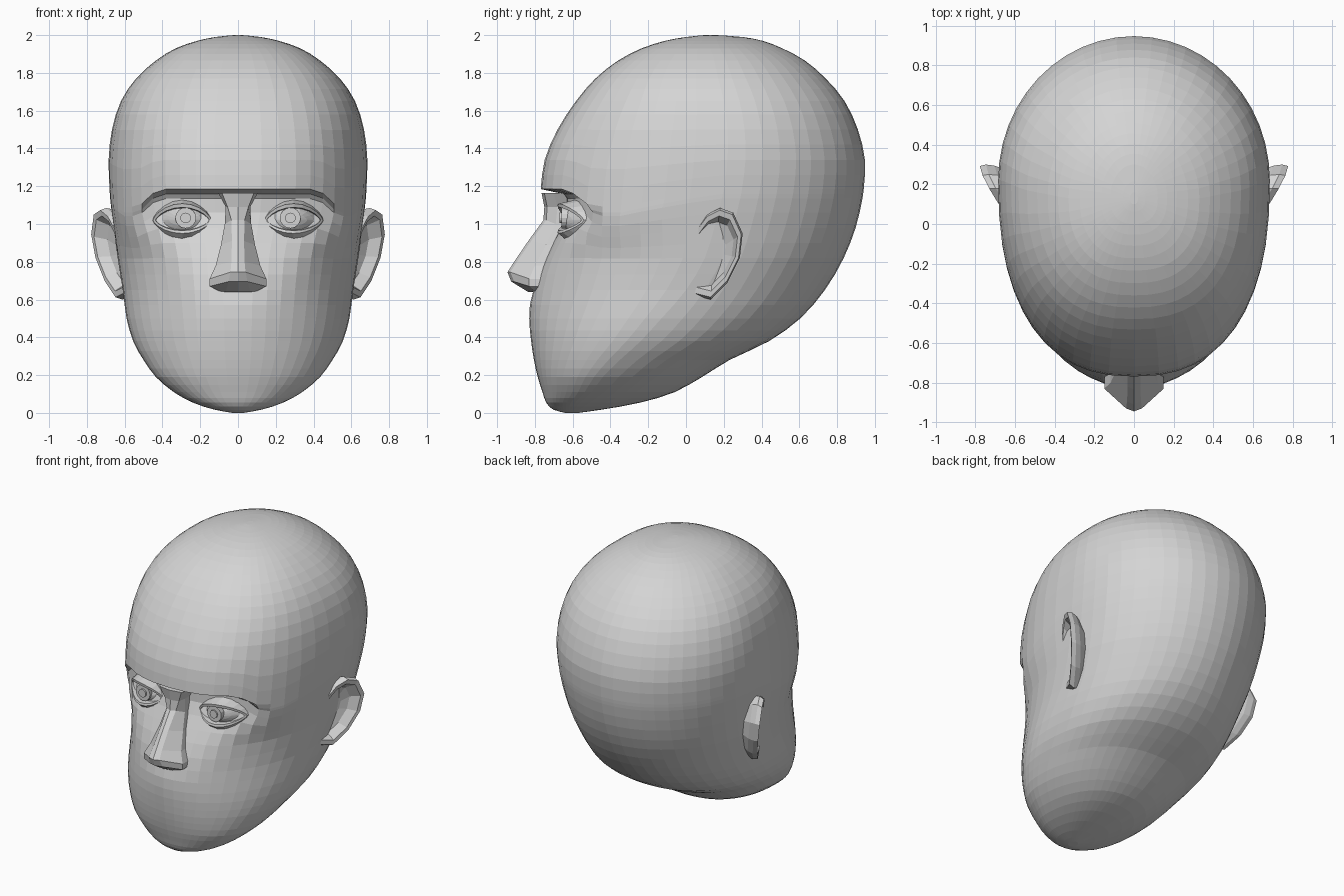
import bpy, bmesh, math
from mathutils import Matrix, Vector

if "Cube" in bpy.data.objects:
    bpy.data.objects.remove(bpy.data.objects["Cube"])

skin = bpy.data.materials.new("plain grey")
skin.diffuse_color = (0.66, 0.66, 0.66, 1)
skin.use_nodes = True
skin.node_tree.nodes["Principled BSDF"].inputs["Base Color"].default_value = skin.diffuse_color


def finish(name, bm):
    bmesh.ops.recalc_face_normals(bm, faces=bm.faces)
    me = bpy.data.meshes.new(name)
    bm.to_mesh(me)
    bm.free()
    me.materials.append(skin)
    ob = bpy.data.objects.new(name, me)
    bpy.context.collection.objects.link(ob)
    return ob


def loft(name, rings):
    """Skin closed rings of points and cap both ends."""
    bm = bmesh.new()
    loops = [[bm.verts.new(p) for p in ring] for ring in rings]
    n = len(loops[0])
    for a, b in zip(loops, loops[1:]):
        for i in range(n):
            j = (i + 1) % n
            bm.faces.new((a[i], a[j], b[j], b[i]))
    bm.faces.new(loops[0])
    bm.faces.new(loops[-1])
    return finish(name, bm)


def lerp_table(table, t):
    for (t0, v0), (t1, v1) in zip(table, table[1:]):
        if t <= t1:
            return v0 + (v1 - v0) * max(0, t - t0) / (t1 - t0)
    return table[-1][1]


def spline(points, t):
    """Unevenly spaced Catmull-Rom point between the two middle points."""
    p = [Vector(q) for q in points]
    k = [0]
    for a, b in zip(p, p[1:]):
        k.append(k[-1] + max((b - a).length, 1e-4) ** .75)
    u = k[1] + (k[2] - k[1]) * t

    def mix(a, b, i, j):
        return a * ((k[j] - u) / (k[j] - k[i])) + b * ((u - k[i]) / (k[j] - k[i]))
    a1, a2, a3 = (mix(p[i], p[i + 1], i, i + 1) for i in range(3))
    return mix(mix(a1, a2, 0, 2), mix(a2, a3, 1, 3), 1, 2)


# Head slices: height, front y, back y, half width, y of the widest point
SLICES = [
    (0.0, -.64, -.57, .03, -.61), (.016, -.70, -.455, .12, -.59),
    (.055, -.74, -.24, .24, -.56), (.11, -.76, -.06, .34, -.50),
    (.19, -.785, .085, .435, -.44), (.28, -.805, .23, .50, -.35),
    (.38, -.82, .44, .555, -.24), (.50, -.83, .605, .59, -.13),
    (.65, -.82, .735, .61, 0), (.82, -.80, .835, .637, .10),
    (.98, -.785, .898, .658, .15), (1.135, -.772, .934, .677, .19),
    (1.185, -.769, .941, .68, .20), (1.34, -.748, .947, .685, .22),
    (1.50, -.68, .91, .667, .22), (1.65, -.583, .84, .62, .20),
    (1.77, -.48, .74, .54, .17), (1.865, -.36, .63, .435, .15),
    (1.93, -.235, .51, .33, .13), (1.97, -.11, .405, .215, .13),
    (1.99, 0, .30, .12, .13), (2.0, .10, .16, .02, .13)]

# Depth of the recessed face below the brow
FACE = [(.45, -1.0), (.60, -.84), (.70, -.80), (.85, -.73), (1.0, -.655),
        (1.06, -.635), (1.135, -.635), (1.169, -.66), (1.18, -1.2)]
# Squareness of the front and back of each slice
FRONT = [(0, 2.1), (.5, 1.95), (.85, 2.0), (1.1, 2.4), (2, 2.4)]
BACK = [(0, 2.2), (.4, 2.25), (.7, 2.0), (2, 2.0)]


def head_ring(z, yf, yb, w, yc, n=48):
    ring = []
    for i in range(n):
        a = 2 * math.pi * i / n
        s, c = math.sin(a), math.cos(a)
        p = lerp_table(FRONT if c > 0 else BACK, z)
        x = math.copysign(abs(s) ** (2 / p), s) * w
        k = abs(c) ** (2 / p)
        y = yc + (yf - yc) * k if c > 0 else yc + (yb - yc) * k
        drop = 0
        if c > 0:
            # soft maximum of the skull and the recessed face
            f = lerp_table(FACE, z) + .55 * x * x
            h = max(0, .05 - abs(y - f)) / .05
            if abs(x) < .6:
                y = max(y, f) + h * h * .0125
            # brow line droops toward the temples
            fade = max(0, 1 - abs(z - 1.16) / .35) * min(1, c * 2)
            drop = min(.10, 5 * max(0, abs(x) - .38) ** 2) * fade
        ring.append((x, y, z - drop))
    return ring


rings = []
last = len(SLICES) - 1
for i in range(last):
    around = [SLICES[min(max(i + d, 0), last)] for d in (-1, 0, 1, 2)]
    for t in (0, .5):
        rings.append(head_ring(*spline(around, t)))
rings.append(head_ring(*SLICES[-1]))
loft("head", rings)

# Nose: ridge z, ridge y, ridge half width, wing z, wing y, wing half width
NOSE = [(1.165, -.765, .085, 1.165, -.70, .105), (1.09, -.75, .055, 1.09, -.68, .065),
        (1.02, -.755, .035, 1.0, -.69, .07), (.91, -.835, .032, .89, -.74, .09),
        (.80, -.91, .035, .78, -.80, .118), (.745, -.945, .04, .71, -.83, .15),
        (.695, -.925, .05, .67, -.83, .15), (.64, -.835, .065, .645, -.80, .10)]
rings = []
for zr, yr, r, zw, yw, s in NOSE:
    yb = max(-.72, yw + .12)
    half = [(r, yr + .015, zr), (s, yw, zw), (s, yb, zw)]
    rings.append([(0, yr, zr)] + half + [(-x, y, z) for x, y, z in reversed(half)])
loft("nose", rings)


# Eyes: almond rings that follow the curve of the face
def almond(side, hw, up, lo, dy, n=20):
    ring = []
    for i in range(n):
        a = 2 * math.pi * i / n
        u, v = math.cos(a), math.sin(a)
        q = hw * u / .155
        h = math.copysign(abs(v) ** 1.4, v) * (up if v > 0 else lo)
        y = -.585 - .09 * (1 - q * q) + .045 * q + dy
        ring.append((side * (.295 + hw * u), y, 1.02 + h))
    return ring


def disc(name, x, z, radius, front, depth):
    bm = bmesh.new()
    m = Matrix.Translation(Vector((x, front + depth / 2, z))) @ Matrix.Rotation(math.pi / 2, 4, 'X')
    bmesh.ops.create_cone(bm, cap_ends=True, segments=16, radius1=radius,
                          radius2=radius, depth=depth, matrix=m)
    finish(name, bm)


# Ear outline in y, z, and the forward-facing plane its rim lies in
EAR = [(.18, 1.085), (.25, 1.06), (.30, .95), (.285, .82), (.22, .69), (.13, .60),
       (.01, .63), (0, .74), (.02, .86), (.05, .97), (.11, 1.05)]


def ear_ring(side, scale, dx):
    ring = []
    for y, z in EAR:
        y, z = .15 + (y - .15) * scale, .85 + (z - .85) * scale
        ring.append((side * (.605 + .55 * y + .12 * (z - .85) + dx), y, z))
    return ring


for side, label in ((1, "left"), (-1, "right")):
    loft(label + "_eyelids", [almond(side, *r) for r in (
        (.17, .115, .115, .12), (.162, .095, .10, .035), (.155, .088, .07, 0),
        (.142, .068, .055, .004), (.135, .062, .05, .07))])
    loft(label + "_eyeball", [almond(side, .142 * s, .072 * s, .06 * s, .026 + .03 * s * s)
                              for s in (1, .75, .5, .25, .05)])
    disc(label + "_iris", side * .277, 1.032, .055, -.660, .04)
    disc(label + "_pupil", side * .277, 1.032, .028, -.670, .04)
    loft(label + "_ear", [ear_ring(side, s, dx) for s, dx in (
        (.72, -.15), (.96, -.075), (1.0, -.035), (.95, 0), (.82, -.003),
        (.68, -.06), (.40, -.075))])
